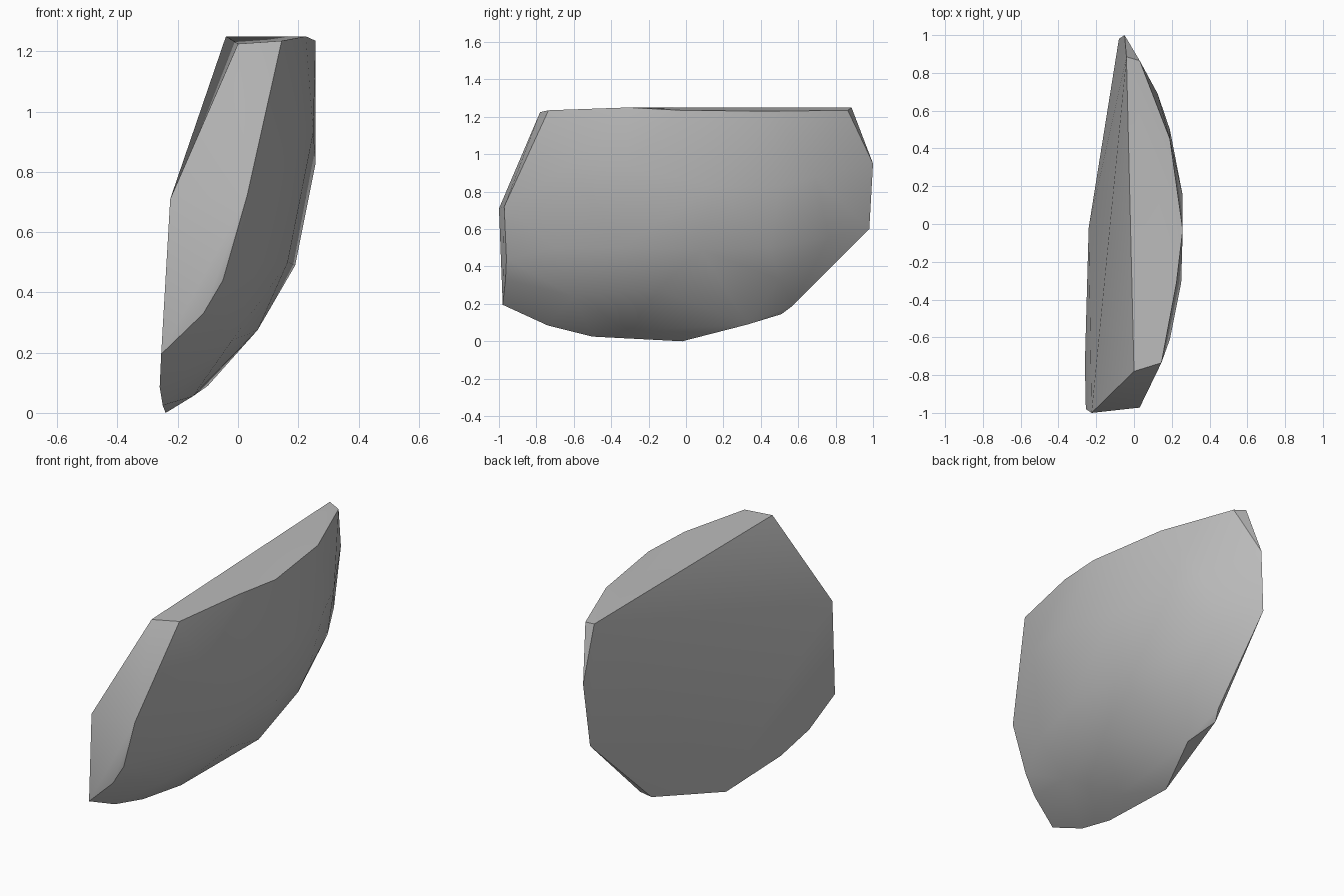
import bpy, bmesh, math

cube = bpy.data.objects.get("Cube")
if cube:
    bpy.data.objects.remove(cube, do_unlink=True)

stone = bpy.data.materials.new("stone_grey")
stone.use_nodes = True
GREY = (0.5, 0.5, 0.5, 1)
stone.diffuse_color = GREY
stone.node_tree.nodes["Principled BSDF"].inputs["Base Color"].default_value = GREY

# rim of the large flat split face
split_rim = [(0, -.78, 1.225), (-.225, -1, .71), (-.255, -.98, .195),
             (-.26, -.74, .085), (-.25, -.5, .025), (-.24, -.02, 0),
             (-.14, .51, .145), (-.08, .98, .6), (-.05, 1, .95), (-.04, .885, 1.25)]
# far edge of the front chip
front_rim = [(-.115, -.965, .33), (-.05, -.96, .44), (.03, -.972, .72), (.145, -.735, 1.235)]
# curved edge of the top
top_rim = [(.225, -.31, 1.25), (.258, -.03, 1.235), (.19, .45, 1.23), (.03, .865, 1.235)]
# rounded outer side, upper belt then lower belt
upper_belt = [(.19, -.61, .95), (.25, -.31, .93), (.258, .15, .83), (.19, .5, .83), (.125, .69, .88)]
lower_belt = [(.07, -.7, .5), (.165, -.35, .5), (.19, .08, .49), (.13, .45, .5), (.03, .765, .556),
              (-.02, -.6, .24), (.065, -.15, .275), (.03, .5, .33), (-.15, -.3, .055),
              (-.1, .33, .09), (-.11, .57, .19)]

# solid shard wrapped around its rims
bm = bmesh.new()
for point in split_rim + front_rim + top_rim + upper_belt + lower_belt:
    bm.verts.new(point)
result = bmesh.ops.convex_hull(bm, input=bm.verts)
loose = [v for v in bm.verts if not v.link_faces]
bmesh.ops.delete(bm, geom=loose, context='VERTS')
bmesh.ops.dissolve_limit(bm, angle_limit=math.radians(2), verts=bm.verts, edges=bm.edges)
bmesh.ops.recalc_face_normals(bm, faces=bm.faces)
mesh = bpy.data.meshes.new("rock_shard")
bm.to_mesh(mesh)
bm.free()
mesh.materials.append(stone)

shard = bpy.data.objects.new("rock_shard", mesh)
bpy.context.collection.objects.link(shard)
bpy.context.view_layer.objects.active = shard
shard.select_set(True)
bpy.ops.object.shade_smooth_by_angle(angle=math.radians(32))
